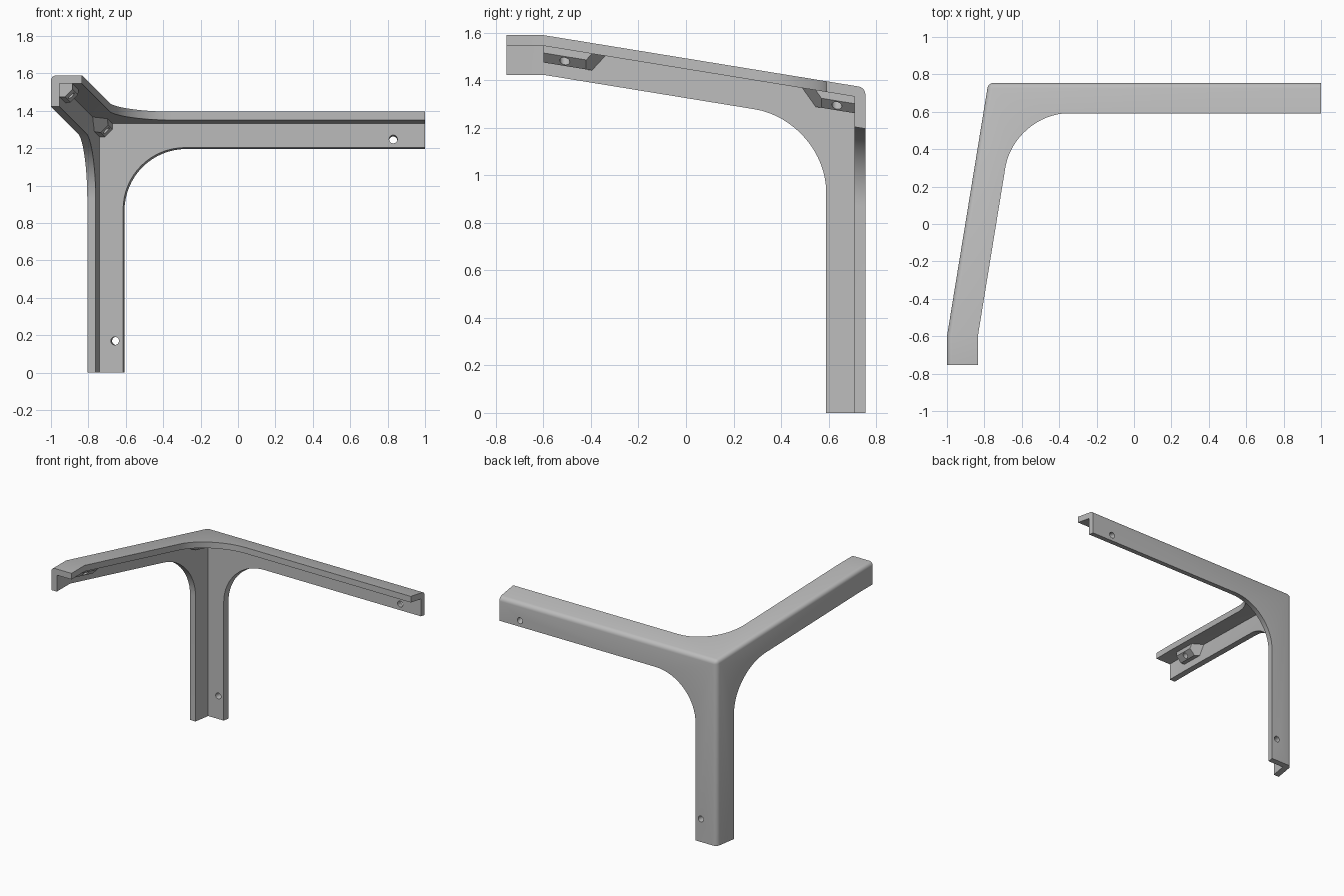
import bpy, bmesh, math
from mathutils import Vector, Matrix

if "Cube" in bpy.data.objects:
    bpy.data.objects.remove(bpy.data.objects["Cube"])

U0, Y1, W1, T = -0.779, 0.755, 1.369, 0.045   # outer corner planes and plate thickness
KINK = -0.6                                   # the front arm levels out beyond this y

grey = bpy.data.materials.new("light_grey")
grey.diffuse_color = (0.5, 0.5, 0.5, 1)
grey.use_nodes = True
grey.node_tree.nodes["Principled BSDF"].inputs["Base Color"].default_value = grey.diffuse_color


def make(name, bm):
    bmesh.ops.recalc_face_normals(bm, faces=bm.faces)
    me = bpy.data.meshes.new(name)
    bm.to_mesh(me)
    bm.free()
    ob = bpy.data.objects.new(name, me)
    bpy.context.collection.objects.link(ob)
    return ob


def box(lo, hi):
    bm = bmesh.new()
    bmesh.ops.create_cube(bm, size=1)
    for v in bm.verts:
        v.co = Vector([(a + b) / 2 + c * (b - a) for a, b, c in zip(lo, hi, v.co)])
    return bm


def prism(pts, to3d, lo, hi):
    """Extrude a 2D outline; lo and hi may be functions of the 2D point."""
    bm = bmesh.new()
    lo_f = lo if callable(lo) else lambda p: lo
    hi_f = hi if callable(hi) else lambda p: hi
    a = [bm.verts.new(to3d(p, lo_f(p))) for p in pts]
    b = [bm.verts.new(to3d(p, hi_f(p))) for p in pts]
    bm.faces.new(a)
    bm.faces.new(b[::-1])
    n = len(pts)
    for i in range(n):
        bm.faces.new((a[i], a[(i + 1) % n], b[(i + 1) % n], b[i]))
    return bm


def cylinder(center, axis, radius, depth):
    bm = bmesh.new()
    rot = Vector(axis).to_track_quat('Z', 'Y').to_matrix().to_4x4()
    bmesh.ops.create_cone(bm, cap_ends=True, segments=24, radius1=radius, radius2=radius,
                          depth=depth, matrix=Matrix.Translation(center) @ rot)
    return bm


def cut(ob, bm):
    cutter = make("cutter", bm)
    cutter.hide_render = True
    mod = ob.modifiers.new("cut", 'BOOLEAN')
    mod.operation, mod.solver, mod.object = 'DIFFERENCE', 'EXACT', cutter
    bpy.context.view_layer.objects.active = ob
    bpy.ops.object.modifier_apply(modifier=mod.name)
    bpy.data.objects.remove(cutter)


def notch(a, b, r, sa, sb):
    """Region beyond edges a and b, with a rounded inner corner of radius r."""
    arc = [(a + sa * r * (1 - math.cos(t)), b + sb * r * (1 - math.sin(t)))
           for t in [i * math.pi / 32 for i in range(17)]]
    return arc + [(a + sa * 3, b), (a + sa * 3, b + sb * 3), (a, b + sb * 3)]


def skew(ob):
    """Lean the square corner so that the front arm rises and splays outwards."""
    bm = bmesh.new()
    bm.from_mesh(ob.data)
    bmesh.ops.bisect_plane(bm, geom=bm.verts[:] + bm.edges[:] + bm.faces[:],
                           plane_co=(0, KINK, 0), plane_no=(0, 1, 0))
    for v in bm.verts:
        s = 0.163 * (Y1 - max(v.co.y, KINK))
        if v.co.x < 0.5:
            v.co.x -= s
        if v.co.z > 0.5:
            v.co.z += s
    bm.to_mesh(ob.data)
    bm.free()
    ob.data.materials.clear()
    ob.data.materials.append(grey)
    bpy.ops.object.select_all(action='DESELECT')
    ob.select_set(True)
    bpy.context.view_layer.objects.active = ob
    bpy.ops.object.shade_smooth_by_angle(angle=math.radians(30))


# three-armed bracket: box with the three outer corner edges rounded
bm = box((U0, -0.755, 0), (1, Y1, W1))
on = lambda v: (abs(v.co.x - U0) < 1e-4, abs(v.co.y - Y1) < 1e-4, abs(v.co.z - W1) < 1e-4)
edges = [e for e in bm.edges
         if sum(p and q for p, q in zip(on(e.verts[0]), on(e.verts[1]))) == 2
         and any(all(on(v)) for v in e.verts)]
bmesh.ops.bevel(bm, geom=edges, offset=0.028, segments=5, profile=0.5, affect='EDGES')
bracket = make("corner_bracket", bm)

# hollow it to three plates, then trim each plate to an L with a rounded inner corner
cut(bracket, box((U0 + T, -3, -3), (3, Y1 - T, W1 - T)))
cut(bracket, prism(notch(-0.607, 1.196, 0.33, 1, -1), lambda p, h: (p[0], h, p[1]), 0.5, 1))
cut(bracket, prism(notch(0.59, 1.202, 0.30, -1, -1), lambda p, h: (h, p[0], p[1]), -1, -0.6))
cut(bracket, prism(notch(-0.614, 0.592, 0.29, 1, -1), lambda p, h: (p[0], p[1], h), 1.2, 1.5))

# screw holes in the back plate
for x, z in ((0.83, 1.241), (-0.651, 0.17)):
    cut(bracket, cylinder((x, 0.735, z), (0, 1, 0), 0.022, 0.3))
skew(bracket)

# chamfered screw bosses tucked under the top plate along the front arm
CU, CW = U0 + T, W1 - T
section = [(-0.01, 0.01), (0.07, 0.01), (0.07, -0.03), (0.03, -0.07), (-0.01, -0.07)]
taper = lambda p: 0.8 * (p[0] - p[1])
place = lambda p, y: (CU + p[0], y, CW + p[1])
bosses = (("front_boss", KINK, lambda p: -0.34 - taper(p), -0.51),
          ("rear_boss", lambda p: 0.49 + taper(p), 0.72, 0.635))
for name, lo, hi, hole_y in bosses:
    boss = make(name, prism(section, place, lo, hi))
    cut(boss, cylinder((CU + 0.05, hole_y, CW - 0.05), (1, 0, -1), 0.021, 0.09))
    skew(boss)
